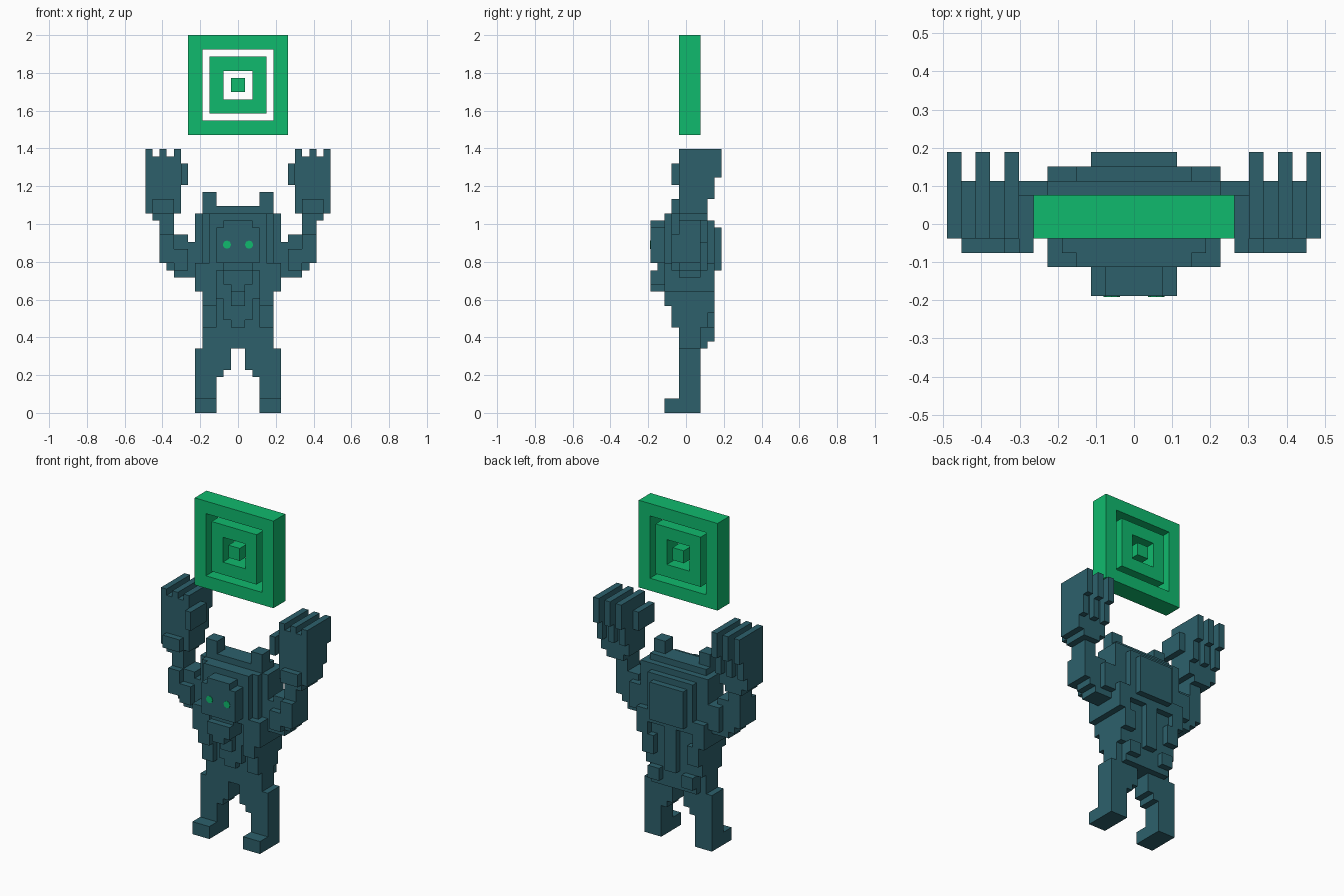
import bpy, bmesh, math

U = 2 / 53  # one block of the grid

if "Cube" in bpy.data.objects:
    bpy.data.objects.remove(bpy.data.objects["Cube"], do_unlink=True)


def material(name, color):
    m = bpy.data.materials.new(name)
    m.use_nodes = True
    m.diffuse_color = color
    m.node_tree.nodes["Principled BSDF"].inputs["Base Color"].default_value = color
    return m


STONE = material("dark teal", (0.026, 0.118, 0.148, 1))
GLOW = material("bright green", (0.005, 0.49, 0.155, 1))


def blocks(name, boxes, mat=STONE, mirror=False):
    """Object of boxes, each given as x, y, z ranges in grid blocks."""
    bm = bmesh.new()
    for x, y, z in boxes:
        sides = [(x, y, z)]
        if mirror:
            sides.append(((-x[1], -x[0]), y, z))
        for r in sides:
            cube = bmesh.ops.create_cube(bm, size=1)
            for v in cube["verts"]:
                v.co = [U * (lo + (c + 0.5) * (hi - lo)) for c, (lo, hi) in zip(v.co, r)]
    return finish(name, bm, mat)


def finish(name, bm, mat):
    mesh = bpy.data.meshes.new(name)
    bm.to_mesh(mesh)
    bm.free()
    mesh.materials.append(mat)
    ob = bpy.data.objects.new(name, mesh)
    bpy.context.collection.objects.link(ob)
    return ob


def square_ring(name, outer, inner, zc=46, y=(-1, 2)):
    """Square frame extruded through its depth."""
    bm = bmesh.new()
    loops = []
    for yy in y:
        for r in (outer, inner):
            loops.append([bm.verts.new((U * r * sx, U * yy, U * (zc + r * sz)))
                          for sx, sz in ((-1, -1), (1, -1), (1, 1), (-1, 1))])
    fo, fi, bo, bi = loops
    for i in range(4):
        j = (i + 1) % 4
        for a, b in ((fo, fi), (fi, bi), (bi, bo), (bo, fo)):
            bm.faces.new((a[i], a[j], b[j], b[i]))
    bmesh.ops.recalc_face_normals(bm, faces=bm.faces)
    return finish(name, bm, GLOW)


# Floating emblem
square_ring("emblem_outer_ring", 7, 5)
square_ring("emblem_inner_ring", 4, 2)
blocks("emblem_core", [((-1, 1), (-1, 2), (45, 47))], GLOW)

# Legs and feet
blocks("legs", [
    ((3, 6), (-1, 2), (0, 9)),
    ((2, 3), (-1, 2), (5, 9)),
    ((1, 2), (-1, 2), (6, 9)),
], mirror=True)
blocks("feet", [((3, 6), (-3, -1), (0, 2))], mirror=True)

# Waist, belly and lower back
blocks("waist", [
    ((-5, 5), (-1, 2), (9, 17)),
    ((-4, 4), (2, 3), (9, 18)),
    ((-5, 5), (2, 3), (12, 18)),
])
blocks("belly", [
    ((-2, 2), (-2, -1), (13, 18)),
    ((-1, 1), (-2, -1), (12, 13)),
])
blocks("flank_plates", [
    ((3, 5), (-2, -1), (12, 16)),
    ((2, 4), (3, 4), (10, 12)),
    ((3, 5), (3, 4), (14, 17)),
], mirror=True)
blocks("spine", [((-1, 1), (3, 4), (12, 19))])

# Chest, shoulders and back shell
blocks("chest", [
    ((-6, 6), (-1, 3), (17, 28)),
    ((-5, 5), (-2, -1), (16, 28)),
    ((-4, 4), (-3, -2), (20, 28)),
])
blocks("pectorals", [
    ((3, 5), (-3, -1), (15, 21)),
    ((3, 6), (-3, -1), (17, 21)),
    ((4, 6), (3, 4), (17, 21)),
], mirror=True)
blocks("back_shell", [
    ((-4, 4), (3, 4), (19, 27)),
    ((-3, 3), (4, 5), (20, 26)),
])
blocks("crown", [((-5, 5), (-1, 2), (28, 29))])
blocks("ears", [((3, 5), (-1, 1), (29, 31))], mirror=True)

# Head and jaw
blocks("head", [
    ((-3, 3), (-5, -3), (21, 26)),
    ((-2, 2), (-5, -3), (26, 27)),
    ((-2, 2), (-4, -2), (20, 21)),
])
blocks("jaw", [
    ((-2, 2), (-5, -2), (18, 20)),
    ((-1, 1), (-5, -2), (17, 18)),
    ((-1, 1), (-3, -2), (15, 17)),
])

# Eyes
for side, x in (("left", 1.55), ("right", -1.55)):
    bm = bmesh.new()
    bmesh.ops.create_cone(bm, cap_ends=True, segments=8, radius1=0.022,
                          radius2=0.022, depth=0.006)
    for v in bm.verts:
        v.co = (v.co.x + x * U, -5 * U + v.co.z, v.co.y + 23.6 * U)
    bmesh.ops.recalc_face_normals(bm, faces=bm.faces)
    finish(side + "_eye", bm, GLOW)

# Arms
blocks("upper_arms", [
    ((6, 9), (-1, 2), (19, 24)),
    ((7, 9), (-1, 2), (24, 25)),
    ((6, 8), (2, 3), (20, 24)),
    ((7, 9), (-2, -1), (20, 23)),
], mirror=True)
blocks("forearms", [
    ((9, 10), (-1, 2), (20, 28)),
    ((10, 11), (-1, 2), (21, 27)),
    ((9, 11), (-2, -1), (21, 25)),
    ((9, 12), (-1, 3), (27, 28)),
], mirror=True)

# Hands with fingers curling backward
blocks("palms", [
    ((8, 13), (-1, 3), (28, 36)),
    ((9, 12), (-2, -1), (28, 30)),
], mirror=True)
blocks("thumbs", [((7, 8), (-2, 2), (32, 35))], mirror=True)
blocks("fingers", [b for x in (8, 10, 12) for b in (
    ((x, x + 1), (-1, 3), (36, 37)),
    ((x, x + 1), (3, 5), (33, 37)),
    ((x, x + 1), (3, 4), (30, 33)),
)], mirror=True)
